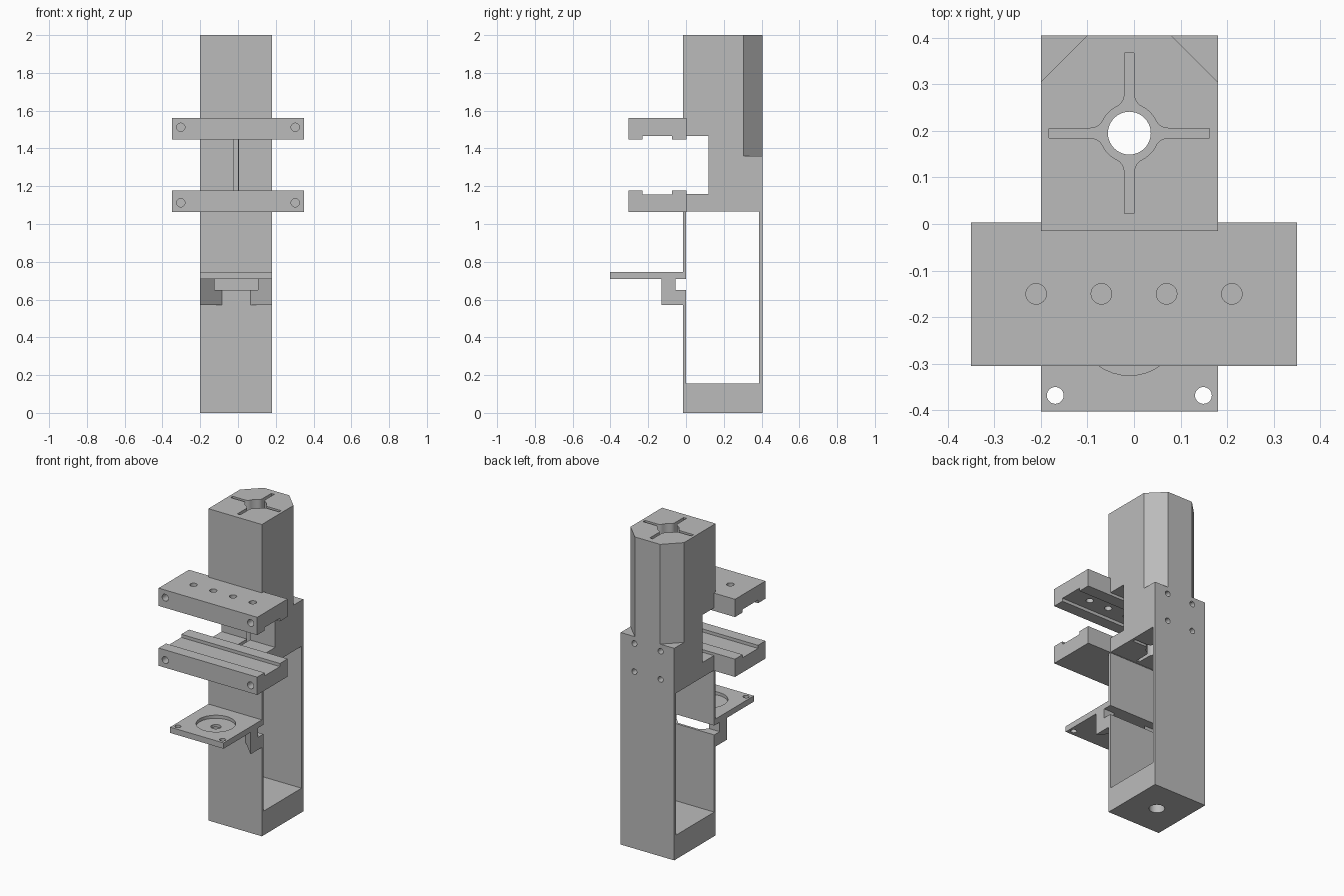
import bpy
import bmesh
from math import cos, sin, pi, sqrt, atan2
from mathutils import Matrix, Vector

cube = bpy.data.objects.get("Cube")
if cube:
    bpy.data.objects.remove(cube, do_unlink=True)

grey = bpy.data.materials.new("plain_grey")
grey.use_nodes = True
COLOUR = (0.5, 0.5, 0.5, 1)
grey.diffuse_color = COLOUR
grey.node_tree.nodes["Principled BSDF"].inputs["Base Color"].default_value = COLOUR

X0, X1 = -0.20, 0.18        # column sides
Y0, Y1 = -0.015, 0.405      # column front and back
CX, CY = -0.01, 0.195       # bore axis


def prism(name, points, axis, low, high):
    """Extrude a 2D outline: (y, z) along x, (x, z) along y, (x, y) along z."""
    place = {"x": lambda a, b, t: (t, a, b),
             "y": lambda a, b, t: (a, t, b),
             "z": lambda a, b, t: (a, b, t)}[axis]
    bm = bmesh.new()
    face = bm.faces.new([bm.verts.new(place(a, b, low)) for a, b in points])
    new = bmesh.ops.extrude_face_region(bm, geom=[face])["geom"]
    shift = Vector(place(0, 0, high - low))
    bmesh.ops.translate(bm, vec=shift, verts=[g for g in new if isinstance(g, bmesh.types.BMVert)])
    bmesh.ops.recalc_face_normals(bm, faces=bm.faces)
    mesh = bpy.data.meshes.new(name)
    bm.to_mesh(mesh)
    bm.free()
    mesh.materials.append(grey)
    obj = bpy.data.objects.new(name, mesh)
    bpy.context.collection.objects.link(obj)
    return obj


def rod(a, b, r, axis, low, high):
    """Round cutter centred on (a, b)."""
    ring = [(a + r * cos(i * pi / 20), b + r * sin(i * pi / 20)) for i in range(40)]
    return prism("cutter", ring, axis, low, high)


def rect(a0, a1, b0, b1):
    return [(a0, b0), (a1, b0), (a1, b1), (a0, b1)]


def finish(obj, cutters=()):
    """Subtract the cutters, then shade."""
    bpy.ops.object.select_all(action="DESELECT")
    bpy.context.view_layer.objects.active = obj
    obj.select_set(True)
    for cutter in cutters:
        mod = obj.modifiers.new("cut", "BOOLEAN")
        mod.operation = "DIFFERENCE"
        mod.solver = "EXACT"
        mod.object = cutter
        bpy.ops.object.modifier_apply(modifier=mod.name)
        bpy.data.objects.remove(cutter, do_unlink=True)
    bpy.ops.object.shade_smooth_by_angle(angle=pi / 6)


def cross_outline(ring, half, fillet, reach):
    """Round hub with four slots, blended by fillets."""
    c = sqrt((ring + fillet) ** 2 - (half + fillet) ** 2)
    mid = (c, half + fillet)
    start, end = -pi / 2, atan2(-mid[1], -mid[0])
    if end > start:
        end -= 2 * pi
    quarter = [(reach, -half), (reach, half)]
    for i in range(9):
        t = start + (end - start) * i / 8
        quarter.append((mid[0] + fillet * cos(t), mid[1] + fillet * sin(t)))
    a0 = atan2(mid[1], mid[0])
    for i in range(1, 6):
        t = a0 + (pi / 2 - 2 * a0) * i / 6
        quarter.append((ring * cos(t), ring * sin(t)))
    # the second fillet is the first one reflected on the diagonal
    quarter += [(y, x) for x, y in reversed(quarter[2:11])]
    points = []
    for k in range(4):
        turn = Matrix.Rotation(k * pi / 2, 2)
        points += [tuple(turn @ Vector(p) + Vector((CX, CY))) for p in quarter]
    return points


# Column: side profile whose inner window opens through the front slit
WIN0, WIN1 = 0.155, 1.065
SLIT0, SLIT1 = 0.65, 0.71
column = prism("column", [
    (Y0, 0), (Y1, 0), (Y1, 2), (Y0, 2), (Y0, 1.465), (0.12, 1.465), (0.12, 1.16),
    (Y0, 1.16), (Y0, SLIT1), (0, SLIT1), (0, WIN1), (0.387, WIN1), (0.387, WIN0),
    (0, WIN0), (0, SLIT0), (Y0, SLIT0)], "x", X0, X1)

cuts = [prism("cutter", cross_outline(0.063, 0.0105, 0.03, 0.172), "z", 0.9, 2.1),
        rod(CX, CY, 0.046, "z", -0.1, 0.4)]
for side in (-1, 1):
    # back corner chamfers and blind screw holes
    edge = CX + side * 0.19
    corner = [(edge + side * 0.1, Y1 - 0.2), (edge + side * 0.1, Y1 + 0.1), (edge - side * 0.2, Y1 + 0.1)]
    cuts.append(prism("cutter", corner, "z", 1.36, 2.1))
    for z in (1.135, 1.315):
        cuts.append(rod(CX + side * 0.093, z, 0.018, "y", Y1 - 0.1, Y1 + 0.1))
finish(column, cuts)

# Clamp jaws: grooved bars, the upper one a flipped copy with vertical holes
jaw_profile = [(-0.305, 1.063), (0.003, 1.063), (0.003, 1.177), (-0.075, 1.177),
               (-0.075, 1.157), (-0.23, 1.157), (-0.23, 1.177), (-0.305, 1.177)]
for name, upper in (("lower_jaw", False), ("upper_jaw", True)):
    flip = (lambda z: 2.624 - z) if upper else (lambda z: z)
    jaw = prism(name, [(y, flip(z)) for y, z in jaw_profile], "x", -0.35, 0.35)
    cuts = [rod(x, flip(1.112), 0.022, "y", -0.4, -0.2) for x in (-0.303, 0.303)]
    if upper:
        cuts += [rod(x, -0.15, 0.022, "z", 1.4, 1.6) for x in (-0.21, -0.07, 0.07, 0.21)]
    finish(jaw, cuts)

# Platform with round recess, centre hole and two corner holes
platform = prism("platform", rect(X0, X1, -0.403, Y0), "z", SLIT1, 0.747)
finish(platform, [rod(CX, -0.21, 0.115, "z", 0.727, 0.8), rod(CX, -0.21, 0.03, "z", 0.6, 0.8)]
       + [rod(CX + s * 0.159, -0.368, 0.018, "z", 0.6, 0.8) for s in (-1, 1)])

# Triangular gussets under the platform, notched in line with the slit
for name, side in (("right_gusset", -1), ("left_gusset", 1)):
    edge = CX + side * 0.19
    gusset = prism(name, [(edge, Y0), (edge, Y0 - 0.115), (edge - side * 0.115, Y0)], "z", 0.57, SLIT1)
    notch = prism("cutter", rect(-0.055, 0.05, SLIT0, SLIT1 + 0.05), "x", -0.4, 0.4)
    finish(gusset, [notch])
